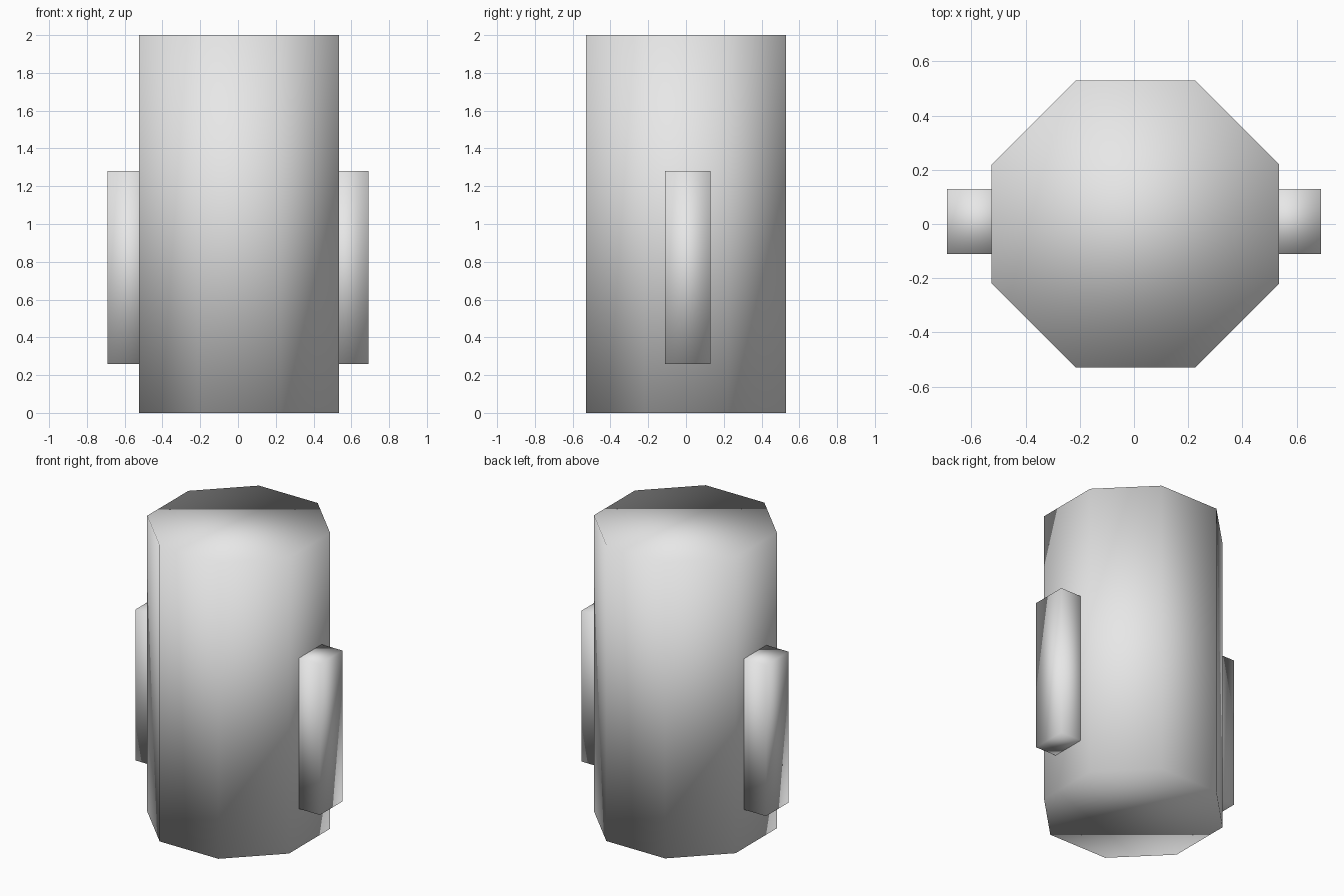
import bpy, bmesh
from math import radians, cos
from mathutils import Matrix

default = bpy.context.scene.objects.get("Cube")
if default:
    bpy.data.objects.remove(default, do_unlink=True)

# One plain grey for everything
grey = bpy.data.materials.new("light_grey")
grey.use_nodes = True
colour = (0.8, 0.8, 0.8, 1)
grey.diffuse_color = colour
grey.node_tree.nodes["Principled BSDF"].inputs["Base Color"].default_value = colour


def add_part(name, bm, location):
    """Turn a bmesh into a fully smooth-shaded object."""
    bmesh.ops.recalc_face_normals(bm, faces=bm.faces)
    for face in bm.faces:
        face.smooth = True
    mesh = bpy.data.meshes.new(name)
    bm.to_mesh(mesh)
    bm.free()
    mesh.materials.append(grey)
    obj = bpy.data.objects.new(name, mesh)
    obj.location = location
    bpy.context.collection.objects.link(obj)


# Body: upright eight-sided column with flats facing the axes
HALF_WIDTH, HEIGHT = 0.53, 2.0
radius = HALF_WIDTH / cos(radians(22.5))
bm = bmesh.new()
bmesh.ops.create_cone(bm, cap_ends=True, segments=8, radius1=radius, radius2=radius,
                      depth=HEIGHT, matrix=Matrix.Rotation(radians(22.5), 4, "Z"))
add_part("body", bm, (0.005, 0, HEIGHT / 2))

# Side arms: upright blocks sunk into the left and right flats
ARM_OUTER, ARM_INNER = 0.69, 0.45
for name, side in (("left_arm", 1), ("right_arm", -1)):
    bm = bmesh.new()
    bmesh.ops.create_cube(bm, size=1)
    bmesh.ops.scale(bm, vec=(ARM_OUTER - ARM_INNER, 0.24, 1.02), verts=bm.verts)
    add_part(name, bm, (side * (ARM_OUTER + ARM_INNER) / 2, 0.01, 0.77))
